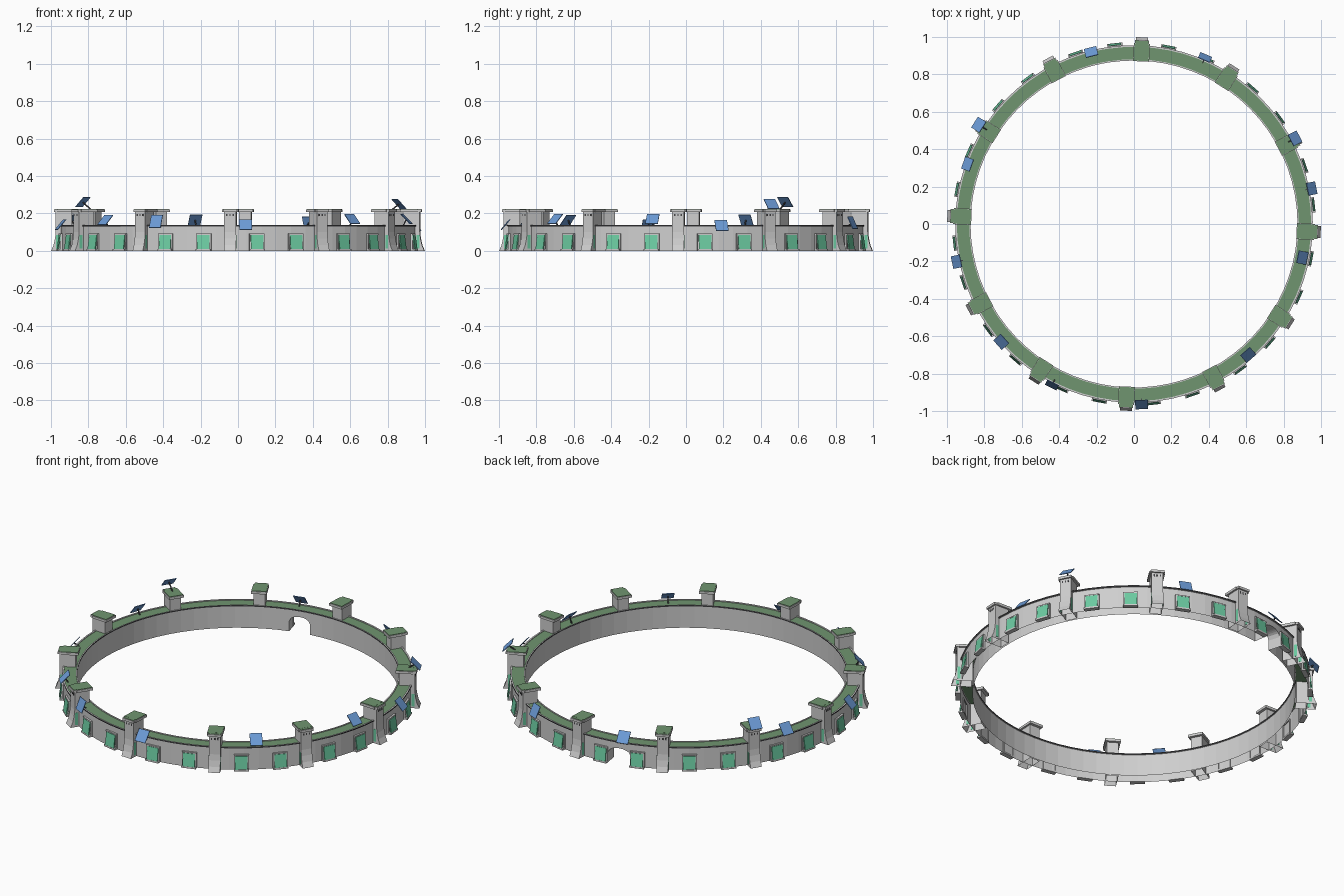
import bpy, bmesh, math
from mathutils import Matrix, Vector

if "Cube" in bpy.data.objects:
    bpy.data.objects.remove(bpy.data.objects["Cube"])


def material(name, rgb):
    m = bpy.data.materials.new(name)
    m.diffuse_color = (*rgb, 1)
    m.use_nodes = True
    m.node_tree.nodes["Principled BSDF"].inputs["Base Color"].default_value = m.diffuse_color
    return m


STONE = material("pale stone", (0.62, 0.62, 0.62))
GREEN = material("roof green", (0.16, 0.30, 0.16))
TEAL = material("teal glass", (0.15, 0.60, 0.36))
BLUE = material("panel blue", (0.15, 0.33, 0.68))
DARK = material("dark trim", (0.06, 0.06, 0.065))


def finish(bm, name, *mats):
    me = bpy.data.meshes.new(name)
    bm.to_mesh(me)
    bm.free()
    for m in mats:
        me.materials.append(m)
    ob = bpy.data.objects.new(name, me)
    bpy.context.collection.objects.link(ob)
    return ob


def spin(deg):
    return Matrix.Rotation(math.radians(deg), 4, 'Z')


def add_box(bm, mat, r0, r1, width, z0, z1, t=0.0, index=0):
    """Box in local frame: x is radial, y is tangential, then moved by mat."""
    m = mat @ Matrix.Translation(((r0 + r1) / 2, t, (z0 + z1) / 2)) \
        @ Matrix.Diagonal((r1 - r0, width, z1 - z0, 1))
    vs = bmesh.ops.create_cube(bm, size=1, matrix=m)['verts']
    for f in {f for v in vs for f in v.link_faces}:
        f.material_index = index


def box_ob(name, mat, boxes, *mats):
    bm = bmesh.new()
    for b in boxes:
        add_box(bm, mat, *b)
    return finish(bm, name, *mats)


# ring wall: open-bottomed shell with green walkway, curbs and an arched gate
GATE, HALF = 102.5, 4.0
R_OUT, R_IN, TOP = 0.95, 0.878, 0.137


def arch(a):
    u = min(1, abs(a - GATE) / HALF)
    return 0.06 + 0.035 * math.sqrt(1 - u * u)


def pt(r, a, z):
    a = math.radians(a)
    return Vector((r * math.cos(a), r * math.sin(a), z))


bm = bmesh.new()


def quad(pts, idx=0):
    f = bm.faces.new([bm.verts.new(p) for p in pts])
    f.material_index = idx


span = 360 - 2 * HALF
angles = [GATE - HALF + i * HALF / 6 for i in range(13)]
angles += [GATE + HALF + i * span / 72 for i in range(1, 73)]
for a, b in zip(angles, angles[1:]):
    in_gate = b <= GATE + HALF + 1e-6
    ha, hb = (arch(a), arch(b)) if in_gate else (0, 0)
    profile = [(R_OUT, None), (R_OUT, 0.129), (R_OUT + 0.006, 0.13), (R_OUT + 0.006, TOP),
               (R_OUT - 0.003, TOP), (R_OUT - 0.003, 0.133), (R_IN + 0.003, 0.133),
               (R_IN + 0.003, TOP), (R_IN - 0.004, TOP), (R_IN - 0.004, 0.13),
               (R_IN, 0.129), (R_IN, None)]
    for k, ((r0, z0), (r1, z1)) in enumerate(zip(profile, profile[1:])):
        za0, zb0 = (ha, hb) if z0 is None else (z0, z0)
        za1, zb1 = (ha, hb) if z1 is None else (z1, z1)
        quad([pt(r0, a, za0), pt(r0, b, zb0), pt(r1, b, zb1), pt(r1, a, za1)],
             {5: 1, 2: 2, 8: 2}.get(k, 0))
    if in_gate:  # arch soffit
        quad([pt(R_IN, a, ha), pt(R_IN, b, hb), pt(R_OUT, b, hb), pt(R_OUT, a, ha)])
for a, s in ((GATE - HALF, 1), (GATE + HALF, -1)):  # gate jambs
    quad([pt(R_IN, a, 0), pt(R_OUT, a, 0), pt(R_OUT, a, 0.06), pt(R_IN, a, 0.06)][::s])
bmesh.ops.remove_doubles(bm, verts=bm.verts, dist=1e-5)
finish(bm, "ring_wall", STONE, GREEN, DARK)

# tower side profile (radius, height) with a flared foot
TOWER = [(0.886, 0), (0.886, 0.21), (0.974, 0.21), (0.974, 0.10),
         (0.978, 0.065), (0.986, 0.03), (0.999, 0)]
W = 0.064

for k in range(12):
    az = -2.5 + 30 * k
    m = spin(az)

    # tower body, open underneath
    bm = bmesh.new()
    sides = [[bm.verts.new(m @ Vector((r, y, z))) for r, z in TOWER] for y in (-W / 2, W / 2)]
    bm.faces.new(sides[0])
    bm.faces.new(sides[1][::-1])
    for i in range(len(TOWER) - 1):
        bm.faces.new([sides[0][i], sides[1][i], sides[1][i + 1], sides[0][i + 1]])
    bmesh.ops.recalc_face_normals(bm, faces=bm.faces)
    finish(bm, "tower_body", STONE)

    # tower cap with green top
    box_ob("tower_cap", m, [(0.870, 0.966, 0.086, 0.208, 0.222),
                            (0.960, 0.984, 0.074, 0.208, 0.222),
                            (0.873, 0.963, 0.080, 0.221, 0.225, 0, 1),
                            (0.960, 0.980, 0.068, 0.221, 0.2245, 0, 1)], STONE, GREEN)

    # small dark slots high on the tower, teal glazing on its flanks
    box_ob("tower_slots", m, [(0.972, 0.9755, 0.007, 0.186, 0.198, t)
                              for t in (-0.017, 0, 0.017)], DARK)
    box_ob("tower_flank_glass", m, [(0.956, 0.972, 0.003, 0.012, 0.085, t)
                                    for t in (-W / 2, W / 2)], TEAL)

    # two windows per bay: stone surround and a leaning glass pane
    for off in (8.6, 21.4):
        wm = spin(az + off)
        box_ob("window_frame", wm, [(0.944, 0.958, 0.008, 0.0, 0.09, -0.037),
                                    (0.944, 0.958, 0.008, 0.0, 0.09, 0.037),
                                    (0.944, 0.960, 0.082, 0.086, 0.093),
                                    (0.944, 0.972, 0.082, 0.0, 0.010)], STONE)
        lean = wm @ Matrix.Translation((0.963, 0, 0.047)) \
            @ Matrix.Rotation(math.radians(-8), 4, 'Y')
        box_ob("window_glass", lean, [(-0.003, 0.003, 0.068, -0.038, 0.038)], TEAL)

# solar panels: azimuth, radius, height, tilt from horizontal
PANELS = [(104, .948, .165, 50), (66.9, .968, .15, 65), (28, .975, .25, 45),
          (11.3, .969, .135, 50), (-11.3, .918, .17, 45), (-48.9, .929, .17, 45),
          (-87.6, .966, .14, 50), (-117, .966, .157, 68), (-138.4, .949, .165, 45),
          (-168, .97, .14, 50), (160.2, .946, .165, 50), (147.4, .985, .26, 45)]
for az, r, z, tilt in PANELS:
    m = spin(az) @ Matrix.Translation((r, 0, z)) \
        @ Matrix.Rotation(math.radians(tilt), 4, 'Y')
    box_ob("solar_panel", m, [(-0.036, 0.036, 0.068, -0.002, 0.002)], BLUE)
    # thin strut from the roof or tower cap up to the panel back
    foot = Vector((min(r - 0.02, 0.935), 0, 0.222 if z > 0.2 else 0.13))
    head = Vector((r, 0, z))
    d = head - foot
    sm = spin(az) @ Matrix.Translation(foot) @ d.to_track_quat('Z', 'Y').to_matrix().to_4x4()
    box_ob("panel_strut", sm, [(-0.003, 0.003, 0.006, 0, d.length - 0.002)], DARK)
